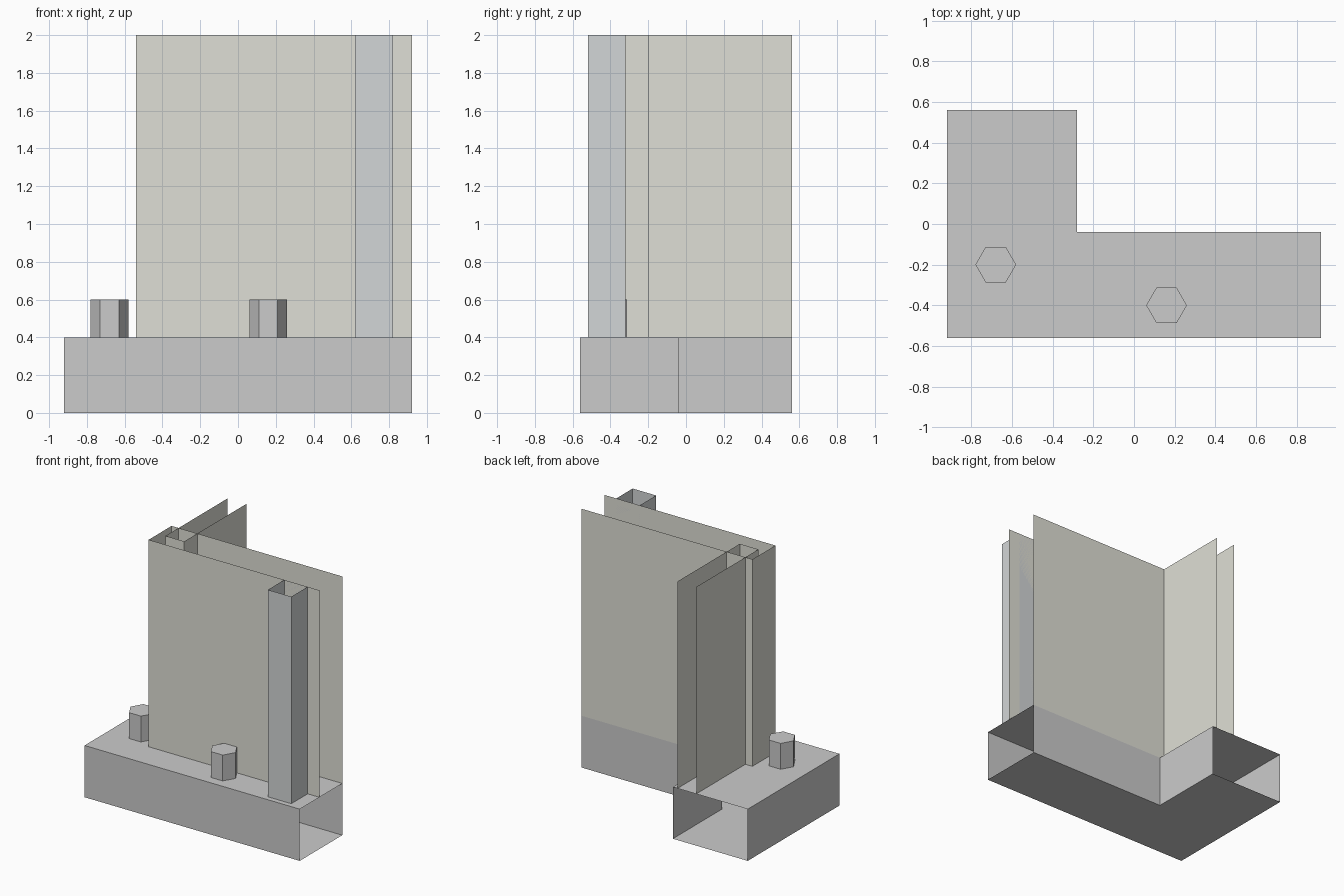
import bpy, math

if "Cube" in bpy.data.objects:
    bpy.data.objects.remove(bpy.data.objects["Cube"])


def material(name, rgb):
    m = bpy.data.materials.new(name)
    m.diffuse_color = (*rgb, 1)
    m.use_nodes = True
    m.node_tree.nodes["Principled BSDF"].inputs["Base Color"].default_value = m.diffuse_color
    return m


def shell(name, outline, z0, z1, open_sides=(), caps=(), mat=None):
    """Upright thin shell from a counter-clockwise outline; some sides left open."""
    n = len(outline)
    verts = [(x, y, z) for z in (z0, z1) for x, y in outline]
    faces = [(i, (i + 1) % n, (i + 1) % n + n, i + n)
             for i in range(n) if i not in open_sides]
    if "bottom" in caps:
        faces.append(tuple(reversed(range(n))))
    if "top" in caps:
        faces.append(tuple(range(n, 2 * n)))
    mesh = bpy.data.meshes.new(name)
    mesh.from_pydata(verts, [], faces)
    mesh.update()
    ob = bpy.data.objects.new(name, mesh)
    bpy.context.collection.objects.link(ob)
    if mat:
        mesh.materials.append(mat)
    return ob


def rect(x0, x1, y0, y1):
    return [(x0, y0), (x1, y0), (x1, y1), (x0, y1)]


def hexagon(cx, cy, r):
    return [(cx + r * math.cos(i * math.pi / 3), cy + r * math.sin(i * math.pi / 3))
            for i in range(6)]


wall_mat = material("wall_grey", (0.74, 0.74, 0.67))
column_mat = material("column_grey", (0.65, 0.67, 0.68))

# L-shaped foundation, open at its right and back ends
base = [(-0.92, -0.56), (0.92, -0.56), (0.92, -0.04),
        (-0.28, -0.04), (-0.28, 0.56), (-0.92, 0.56)]
shell("foundation", base, 0, 0.4, open_sides=(1, 4), caps=("top", "bottom"))

# Two crossing hollow walls, each open at the top and at one end
shell("main_wall", rect(-0.54, 0.92, -0.32, -0.04), 0.4, 2, open_sides=(1,), mat=wall_mat)
shell("side_wall", rect(-0.48, -0.32, -0.2, 0.56), 0.4, 2, open_sides=(2,), mat=wall_mat)

# Hollow square column on the front of the main wall
shell("front_column", rect(0.62, 0.82, -0.52, -0.32), 0.4, 2, mat=column_mat)

# Hexagonal posts standing on the foundation
for i, (x, y) in enumerate([(-0.68, -0.2), (0.16, -0.4)], 1):
    shell(f"hex_post_{i}", hexagon(x, y, 0.1), 0.4, 0.6, caps=("top",))
